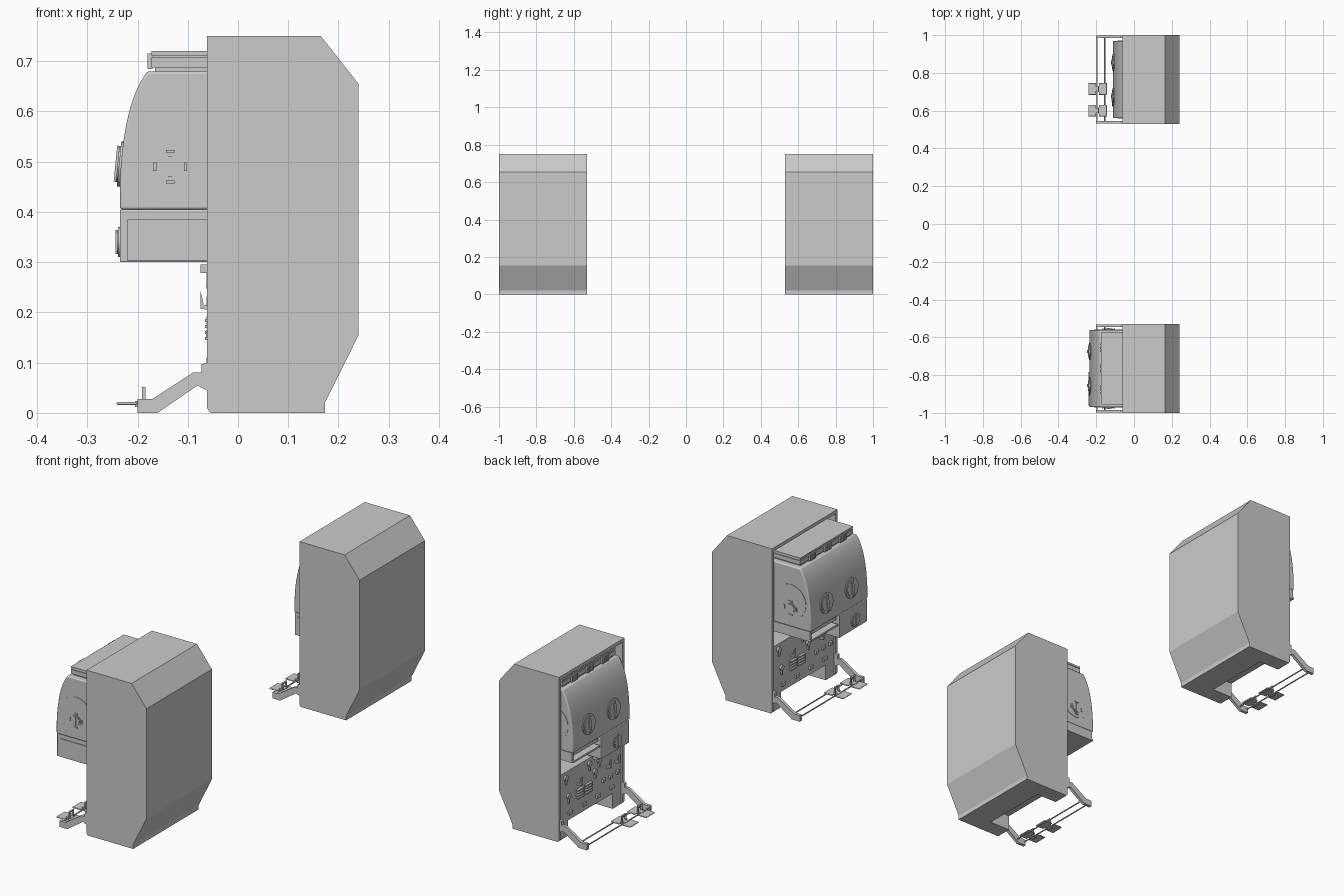
import bpy, bmesh, math
from mathutils import Vector, Matrix

if "Cube" in bpy.data.objects:
    bpy.data.objects.remove(bpy.data.objects["Cube"])


def finish(name, bm, smooth=False, bevel=0):
    bmesh.ops.recalc_face_normals(bm, faces=bm.faces)
    me = bpy.data.meshes.new(name)
    bm.to_mesh(me)
    bm.free()
    ob = bpy.data.objects.new(name, me)
    bpy.context.collection.objects.link(ob)
    if bevel:
        m = ob.modifiers.new("edge_bevel", 'BEVEL')
        m.width, m.segments, m.limit_method = bevel, 3, 'ANGLE'
        m.angle_limit = math.radians(50)
    if smooth:
        bpy.ops.object.select_all(action='DESELECT')
        ob.select_set(True)
        bpy.context.view_layer.objects.active = ob
        bpy.ops.object.shade_smooth_by_angle(angle=math.radians(35))
    return ob


def add_box(bm, x, y, z, mat=Matrix()):
    size = Matrix.Diagonal((x[1] - x[0], y[1] - y[0], z[1] - z[0], 1))
    mid = Matrix.Translation((sum(x) / 2, sum(y) / 2, sum(z) / 2))
    bmesh.ops.create_cube(bm, size=1, matrix=mat @ mid @ size)


def add_disc(bm, r, z0, z1, mat, n=32):
    bmesh.ops.create_cone(bm, cap_ends=True, segments=n, radius1=r, radius2=r, depth=z1 - z0,
                          matrix=mat @ Matrix.Translation((0, 0, (z0 + z1) / 2)))


def frame(loc, axis):
    # local Z points out along the axis, local Y points up
    return Matrix.Translation(loc) @ Vector(axis).to_track_quat('Z', 'Y').to_matrix().to_4x4()


def boxes(name, items, bevel=0):
    bm = bmesh.new()
    for it in items:
        add_box(bm, *it)
    return finish(name, bm, bevel=bevel)


def prism(name, pts, y0, y1, smooth=False, bevel=0):
    bm = bmesh.new()
    f = bm.faces.new([bm.verts.new((x, y0, z)) for x, z in pts])
    ext = bmesh.ops.extrude_face_region(bm, geom=[f])
    bmesh.ops.translate(bm, vec=(0, y1 - y0, 0),
                        verts=[v for v in ext['geom'] if isinstance(v, bmesh.types.BMVert)])
    return finish(name, bm, smooth, bevel)


def knob(name, loc, axis, r, h=0.01, tabs=False):
    bm, m = bmesh.new(), frame(loc, axis)
    add_disc(bm, r, -0.008, h * 0.4, m)
    add_disc(bm, r * 0.8, 0, h * 0.65, m)
    add_box(bm, (-r * 0.16, r * 0.16), (-r * 0.8, r * 0.8), (0, h), m)
    if tabs:
        for i in range(4):
            rot = m @ Matrix.Rotation(i * math.pi / 2, 4, 'Z')
            add_box(bm, (-r * 0.35, r * 0.35), (r * 1.1, r * 1.35), (-0.002, h * 0.5), rot)
    return finish(name, bm, smooth=True)


def rod(name, x, z, y0, y1, r):
    bm = bmesh.new()
    add_disc(bm, r, 0, y1 - y0, frame((x, y0, z), (0, 1, 0)), 10)
    return finish(name, bm, smooth=True)


OUTER = [(-.062, .75), (.165, .75), (.24, .655), (.24, .155), (.173, .02), (.173, 0)]


def build_unit(cy, shift):
    Y = lambda a, b: (cy + a, cy + b)
    X = lambda a, b: (a + shift, b + shift)

    # cabinet shell: two side walls and a hollow middle
    wall = OUTER + [(-.055, 0), (-.062, .01)]
    for s in (-1, 1):
        prism("cabinet_side", wall, cy + s * .22, cy + s * .235)
        boxes("corner_post", [((-.055, .05), Y(*sorted((s * .16, s * .22))), (0, .07))])
    inner = OUTER + [(.05, 0), (.05, .07), (-.055, .07), (-.055, .295), (.2, .295),
                     (.2, .655), (.15, .735), (-.062, .735)]
    prism("cabinet_middle", inner, cy - .22, cy + .22)

    # sliding head with curved front
    p0, p1, p2 = Vector((-.18, .68)), Vector((-.228, .62)), Vector((-.235, .46))
    arc = [tuple(p0 * (1 - t) ** 2 + p1 * 2 * t * (1 - t) + p2 * t * t)
           for t in [i / 12 for i in range(13)]]
    prof = [(.06, .68)] + arc + [(-.235, .405), (.06, .405)]
    prism("head", [(x + shift, z) for x, z in prof], cy - .205, cy + .205, True, .005)
    for u in (-.09, .09):
        knob("front_knob", (-.232 + shift, cy + u, .495), (-1, 0, .1), .045, .012)
    for s in (-1, 1):
        bm = bmesh.new()
        add_disc(bm, .077, -.004, .002, frame((-.135 + shift, cy + s * .205, .52), (0, s, 0)), 48)
        finish("side_dial", bm, smooth=True)
        knob("side_knob", (-.135 + shift, cy + s * .207, .49), (0, s, 0), .025, .007, True)

    # slotted tray on top of the head
    boxes("top_tray", [(X(-.165, .05), Y(-.18, .18), (.68, .69)),
                       (X(-.172, .05), Y(-.19, .19), (.688, .707)),
                       (X(-.168, .05), Y(-.187, .187), (.707, .711)),
                       (X(-.172, .05), Y(-.19, .19), (.711, .72))])
    boxes("top_tray_clips", [(X(-.18, -.17), Y(u - .022 + k * .012, u - .014 + k * .012), (.685, .715))
                             for u in (-.11, 0, .11) for k in range(4)])

    # drawer, shallow tray and slot below the head
    boxes("drawer", [(X(-.235, .06), Y(-.2, 0), (.3, .405))], .003)
    boxes("drawer_side_panel", [(X(-.22, -.03), Y(-.203, -.19), (.303, .385))])
    knob("drawer_knob", (-.235 + shift, cy - .115, .34), (-1, 0, 0), .03, .009)
    boxes("tray", [(X(-.225, .06), Y(.01, .203), (.385, .405)),
                   (X(-.235, .06), Y(.01, .203), (.36, .368)),
                   (X(-.2, .06), Y(.01, .203), (.365, .388)),
                   (X(-.23, .06), Y(.192, .203), (.36, .405))])

    # lower panel fittings: key plates, hooks and vents
    bm = bmesh.new()
    for u, z in ((.18, .27), (.16, .18), (.01, .27), (-.03, .22), (-.06, .26)):
        m = frame((-.055, cy + u, z), (-1, 0, 0))
        add_disc(bm, .012, -.002, .008, m, 20)
        add_box(bm, (-.004, .004), (-.03, 0), (-.002, .007), m)
    finish("key_plates", bm, smooth=True)
    for u in (.09, -.12, -.18):
        prism("hook", [(-.05, .205), (-.075, .207), (-.075, .245), (-.068, .215), (-.05, .212)],
              cy + u - .008, cy + u + .008)
    vents = [((-.066, -.05), Y(u - .022, u + .022), (z, z + .006))
             for u in (.08, .02) for z in (.145, .157, .169, .181)]
    vents += [((-.063, -.05), Y(u - .012, u + .012), (.095, .11)) for u in (.15, .05, -.05, -.15)]
    vents += [((-.075, -.05), Y(-.19, -.02), (.278, .295))]
    vents += [((-.064, -.05), Y(u - .01, u + .01), (.15, .165)) for u in (-.09, -.14, -.19)]
    boxes("panel_vents", vents)

    # foot control: side arms, cross rods and pedals
    arm = [(-.06, .1), (-.073, .097), (-.073, .08), (-.09, .08), (-.17, .028), (-.2, .028),
           (-.2, 0), (-.16, 0), (-.08, .055), (-.073, .05), (-.06, .045)]
    for s in (-1, 1):
        prism("foot_arm", arm, *sorted((cy + s * .219, cy + s * .233)))
    for x, z in ((-.195, .017), (-.155, .017)):
        rod("cross_rod", x, z, cy - .225, cy + .225, .003)
    for u in (-.165, -.05):
        boxes("pedal_pads", [((-.242, -.2), Y(u - .031, u + .031), (.016, .022)),
                             ((-.186, -.143), Y(u - .031, u + .031), (.016, .022))], .003)
        boxes("pedal_hinge", [((-.205, -.18), Y(u - .012, u + .012), (.012, .024)),
                              ((-.191, -.184), Y(u - .016, u - .01), (.02, .05)),
                              ((-.191, -.184), Y(u + .01, u + .016), (.02, .05)),
                              ((-.191, -.184), Y(u - .016, u + .016), (.046, .052))])


# one unit with its head slid out, one with it pushed in
build_unit(-.765, 0)
build_unit(.765, .125)
